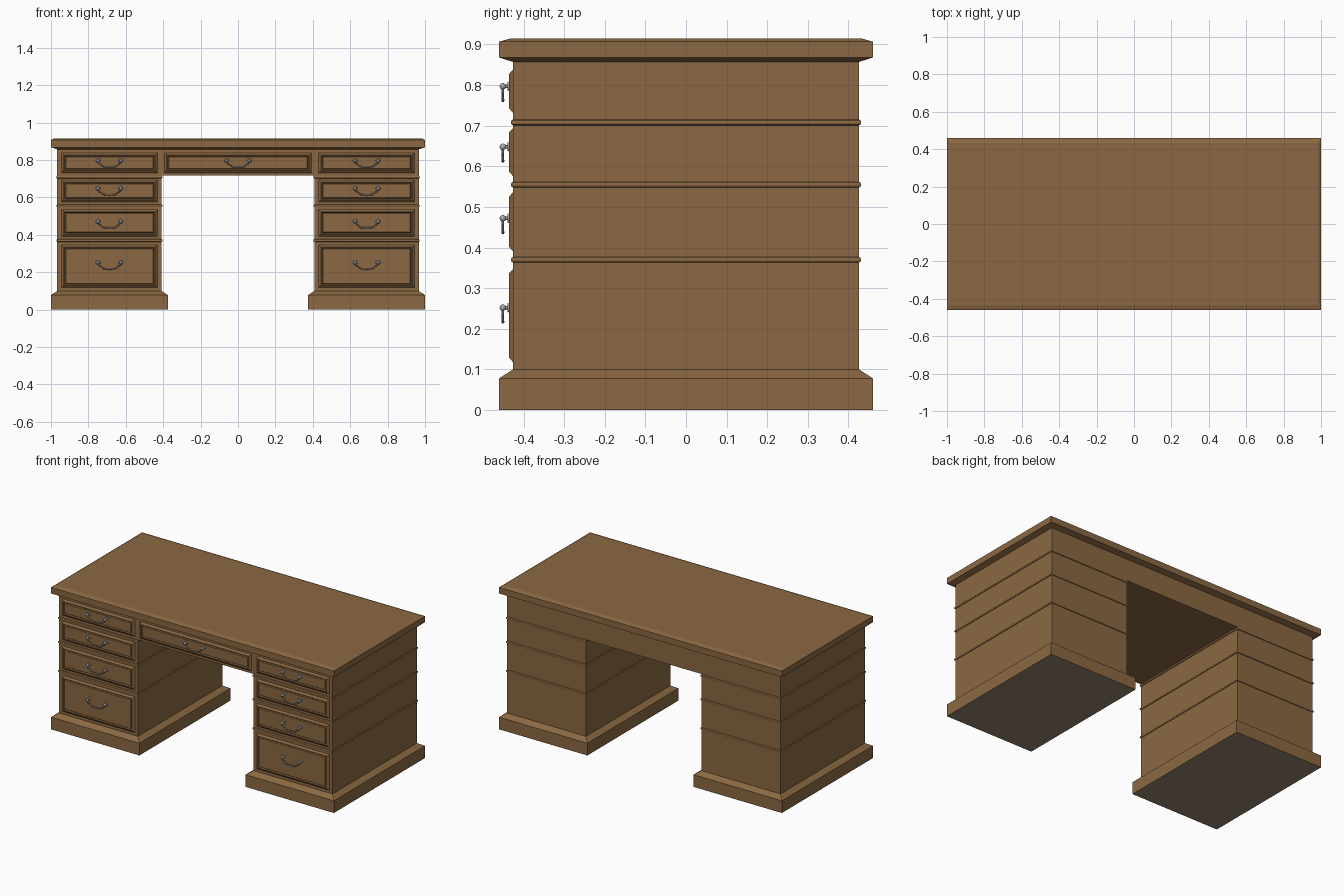
import bpy, bmesh, math
from mathutils import Matrix, Vector

if "Cube" in bpy.data.objects:
    bpy.data.objects.remove(bpy.data.objects["Cube"])


def material(name, rgb):
    m = bpy.data.materials.new(name)
    m.diffuse_color = (*rgb, 1)
    m.use_nodes = True
    m.node_tree.nodes["Principled BSDF"].inputs["Base Color"].default_value = m.diffuse_color
    return m


WOOD = material("brown wood", (0.26, 0.14, 0.055))
RAW = material("unfinished underside", (0.29, 0.23, 0.155))
METAL = material("grey metal", (0.40, 0.40, 0.41))


def add_object(name, mesh, mats):
    for m in mats:
        mesh.materials.append(m)
    ob = bpy.data.objects.new(name, mesh)
    bpy.context.collection.objects.link(ob)
    return ob


def stack(name, rings, loc=(0, 0, 0), facing_front=False, caps=(True, True), mats=(WOOD,)):
    """Rectangles (half width, half depth, height) joined into a moulded block."""
    bm = bmesh.new()
    loops = [[bm.verts.new((sx * a, sy * b, h)) for sx, sy in ((-1, -1), (1, -1), (1, 1), (-1, 1))]
             for a, b, h in rings]
    for lo, hi in zip(loops, loops[1:]):
        for i in range(4):
            j = (i + 1) % 4
            bm.faces.new((lo[i], lo[j], hi[j], hi[i]))
    if caps[0]:
        bottom = bm.faces.new(loops[0][::-1])
        bottom.material_index = len(mats) - 1
    if caps[1]:
        bm.faces.new(loops[-1])
    if facing_front:
        bm.transform(Matrix.Rotation(math.pi / 2, 4, 'X'))
    bm.transform(Matrix.Translation(loc))
    mesh = bpy.data.meshes.new(name)
    bm.to_mesh(mesh)
    bm.free()
    return add_object(name, mesh, mats)


# main dimensions
PX, PW, PD = 0.6875, 0.279, 0.426      # pedestal centre, half width, half depth

# desk top with chamfered upper edge and sloped underside
stack("desk_top", [(0.966, 0.426, 0.857), (1.0, 0.46, 0.868), (1.0, 0.46, 0.907), (0.984, 0.432, 0.915)])

# carcass: one upside-down U outline extruded from front to back
xo, xi = PX + PW, PX - PW
outline = [(-xo, 0.09), (-xi, 0.09), (-xi, 0.717), (xi, 0.717),
           (xi, 0.09), (xo, 0.09), (xo, 0.86), (-xo, 0.86)]
bm = bmesh.new()
face = bm.faces.new([bm.verts.new((x, -PD, z)) for x, z in outline])
ext = bmesh.ops.extrude_face_region(bm, geom=[face])
bmesh.ops.translate(bm, vec=(0, 2 * PD, 0), verts=[v for v in ext["geom"] if isinstance(v, bmesh.types.BMVert)])
bmesh.ops.recalc_face_normals(bm, faces=bm.faces)
carcass = bpy.data.meshes.new("carcass")
bm.to_mesh(carcass)
bm.free()
add_object("carcass", carcass, [WOOD])


# bail handle mesh, shared by all drawers (origin at panel face, knob height)
def handle_mesh():
    bm = bmesh.new()

    def cyl(x, r1, r2, y0, y1):
        mat = Matrix.Translation((x, (y0 + y1) / 2, 0)) @ Matrix.Rotation(math.pi / 2, 4, 'X')
        bmesh.ops.create_cone(bm, cap_ends=True, segments=16, radius1=r1, radius2=r2,
                              depth=abs(y1 - y0), matrix=mat)

    for x in (-0.061, 0.061):
        cyl(x, 0.013, 0.010, 0.001, -0.004)      # rosette
        cyl(x, 0.004, 0.004, -0.003, -0.016)     # stem
        bmesh.ops.create_uvsphere(bm, u_segments=14, v_segments=8, radius=0.008,
                                  matrix=Matrix.Translation((x, -0.016, 0)))
    # swept bail
    half = [(0.061, 0.0), (0.060, -0.012), (0.053, -0.018), (0.045, -0.021),
            (0.038, -0.029), (0.026, -0.034), (0.012, -0.035)]
    path = [(-x, z) for x, z in half] + [(0, -0.035)] + half[::-1]
    n = 8
    loops = []
    for i, (x, z) in enumerate(path):
        a, b = path[max(i - 1, 0)], path[min(i + 1, len(path) - 1)]
        t = Vector((b[0] - a[0], 0, b[1] - a[1])).normalized()
        side = Vector((-t.z, 0, t.x))
        r = 0.003 + 0.001 * (1 - abs(x) / 0.061)
        loops.append([bm.verts.new(Vector((x, -0.016, z)) + r * (side * math.cos(k * math.tau / n)
                      + Vector((0, 1, 0)) * math.sin(k * math.tau / n))) for k in range(n)])
    for lo, hi in zip(loops, loops[1:]):
        for k in range(n):
            bm.faces.new((lo[k], lo[(k + 1) % n], hi[(k + 1) % n], hi[k]))
    bmesh.ops.recalc_face_normals(bm, faces=bm.faces)
    for f in bm.faces:
        f.smooth = len(f.verts) < 5
    for e in bm.edges:
        if len(e.link_faces) == 2 and e.calc_face_angle() > math.radians(50):
            e.smooth = False
    mesh = bpy.data.meshes.new("handle")
    bm.to_mesh(mesh)
    bm.free()
    mesh.materials.append(METAL)
    return mesh


HANDLE = handle_mesh()


def drawer(name, x, half_w, z0, z1, knob_z):
    """Bevelled drawer front with a sunk line round the field, plus its handle."""
    h = (z1 - z0) / 2
    steps = [(0, 0.420), (0, 0.426), (0.011, 0.436), (0.015, 0.436), (0.019, 0.430), (0.023, 0.435)]
    stack(name + "_front", [(half_w - i, h - i, d) for i, d in steps],
          (x, 0, (z0 + z1) / 2), facing_front=True, caps=(False, True))
    add_object(name + "_handle", HANDLE, []).location = (x, -0.435, knob_z)


DRAWERS = [(0.732, 0.838, 0.797), (0.576, 0.694, 0.648), (0.391, 0.536, 0.472), (0.118, 0.347, 0.252)]

for side, s in (("left", -1), ("right", 1)):
    x = s * PX
    # plinth
    stack(side + "_plinth", [(0.3125, 0.46, 0), (0.3125, 0.46, 0.078), (PW, PD, 0.1)],
          (x, 0, 0), mats=(WOOD, RAW))
    # rounded beads running round the pedestal
    for i, z in enumerate((0.708, 0.555, 0.37)):
        arc = [math.radians(a) for a in (-90, -50, -18, 18, 50, 90)]
        stack(f"{side}_bead_{i + 1}", [(PW + 0.005 * math.cos(a), PD + 0.005 * math.cos(a),
              z + 0.007 * math.sin(a)) for a in arc], (x, 0, 0), caps=(False, False))
    for i, (z0, z1, k) in enumerate(DRAWERS):
        drawer(f"{side}_drawer_{i + 1}", x, 0.256, z0, z1, k)

# centre drawer over the kneehole
drawer("centre_drawer", 0, 0.393, *DRAWERS[0])
